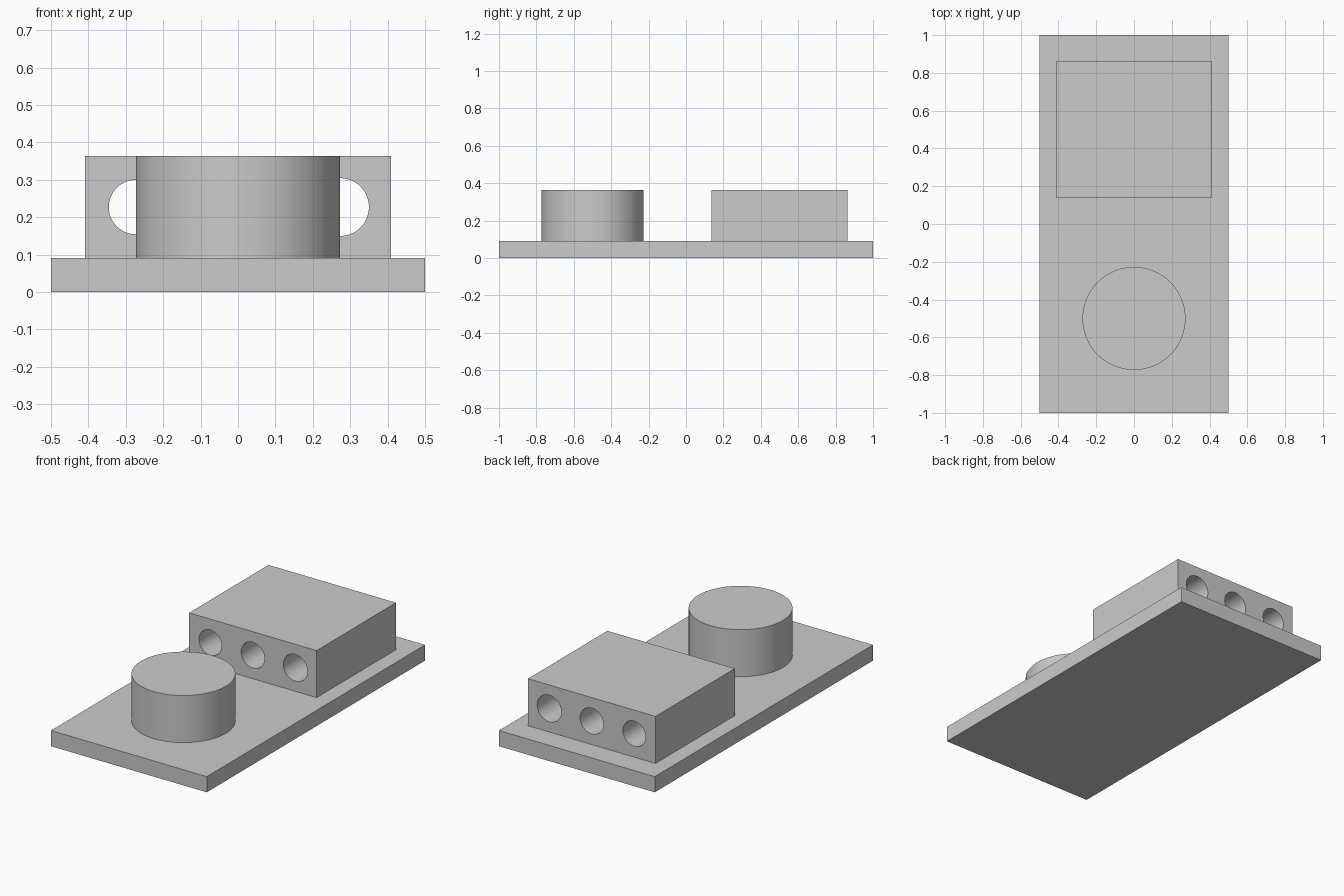
import bpy
import math

cube = bpy.data.objects.get("Cube")
if cube:
    bpy.data.objects.remove(cube, do_unlink=True)

U = 1 / 11  # design unit: the plate is 11 by 22 units

grey = bpy.data.materials.new("light_grey")
grey.use_nodes = True
grey.diffuse_color = (0.6, 0.6, 0.6, 1)
grey.node_tree.nodes["Principled BSDF"].inputs["Base Color"].default_value = (0.6, 0.6, 0.6, 1)


def finish(obj, name):
    obj.name = name
    obj.data.materials.clear()
    obj.data.materials.append(grey)
    return obj


def box(name, size, centre):
    bpy.ops.mesh.primitive_cube_add(size=1, location=[c * U for c in centre])
    obj = bpy.context.object
    obj.scale = [s * U for s in size]
    bpy.ops.object.transform_apply(location=False, rotation=False, scale=True)
    return finish(obj, name)


def cylinder(name, radius, depth, centre, rotation=(0, 0, 0)):
    bpy.ops.mesh.primitive_cylinder_add(vertices=96, radius=radius * U, depth=depth * U,
                                        location=[c * U for c in centre], rotation=rotation)
    return finish(bpy.context.object, name)


def smooth(obj):
    bpy.ops.object.select_all(action="DESELECT")
    obj.select_set(True)
    bpy.context.view_layer.objects.active = obj
    bpy.ops.object.shade_smooth_by_angle(angle=math.radians(30))


# Base plate and round boss
box("base_plate", (11, 22, 1), (0, 0, 0.5))
smooth(cylinder("round_boss", 3, 3, (0, -5.5, 2.5)))

# Block with three through holes, growing slightly from right to left
block = box("drilled_block", (9, 8, 3), (0, 5.5, 2.5))
for x, radius in ((-3, 0.8), (0, 0.825), (3, 0.85)):
    drill = cylinder("drill", radius, 10, (x, 5.5, 2.5), (math.pi / 2, 0, 0))
    drill.hide_render = True
    cut = block.modifiers.new("hole", "BOOLEAN")
    cut.operation = "DIFFERENCE"
    cut.solver = "EXACT"
    cut.object = drill
    bpy.context.view_layer.objects.active = block
    bpy.ops.object.modifier_apply(modifier=cut.name)
    bpy.data.objects.remove(drill, do_unlink=True)
smooth(block)
